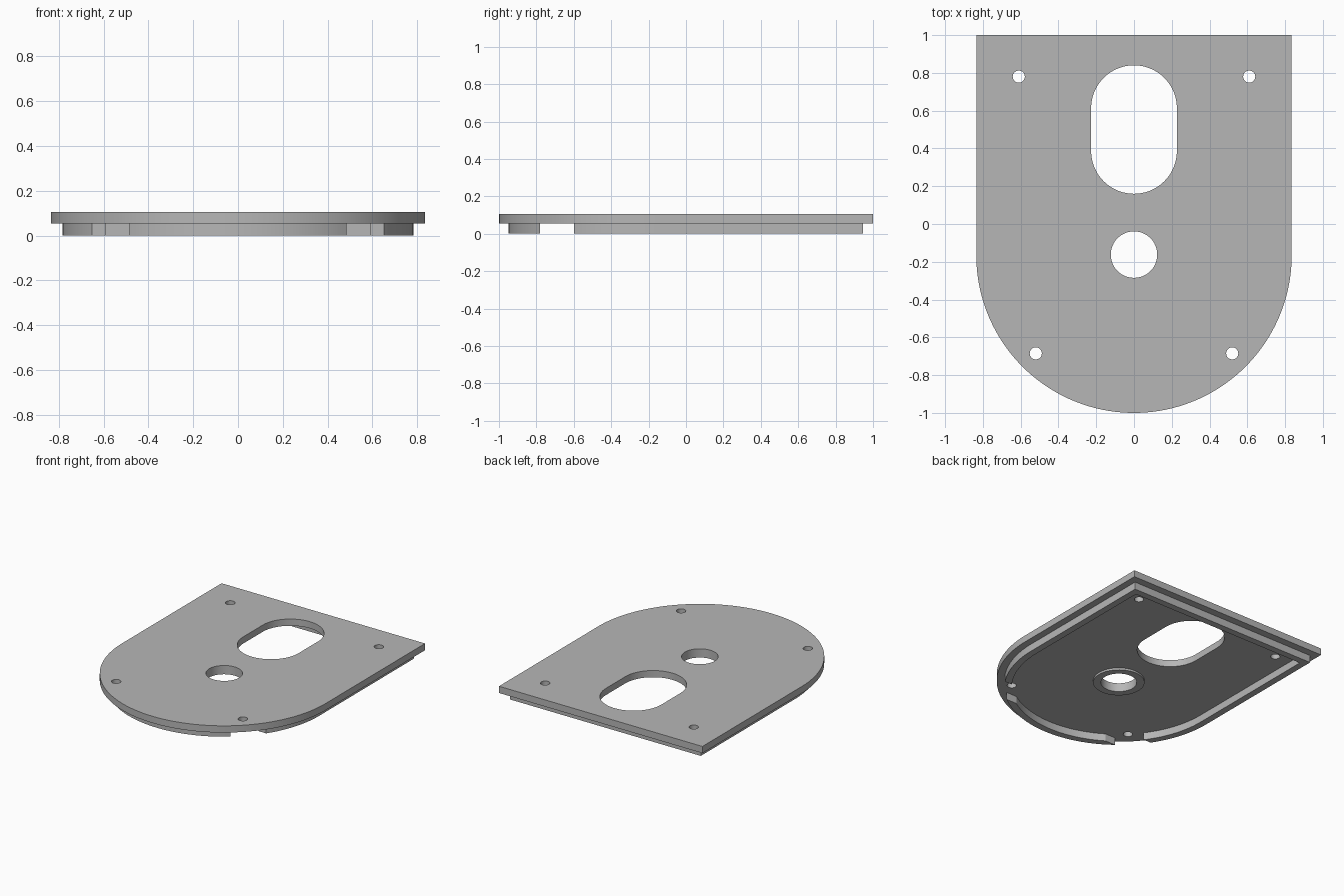
import bpy
import bmesh
from math import asin, cos, sin, pi, radians

if "Cube" in bpy.data.objects:
    bpy.data.objects.remove(bpy.data.objects["Cube"], do_unlink=True)

grey = bpy.data.materials.new("plain grey")
grey.use_nodes = True
GREY = (0.47, 0.47, 0.47, 1)
grey.diffuse_color = GREY
grey.node_tree.nodes["Principled BSDF"].inputs["Base Color"].default_value = GREY

ARC_Y = -0.165      # centre of the rounded front end
PLATE_R = 0.835
RIM_OUT, RIM_IN = 0.783, 0.733
RIM_TOP, TOP = 0.055, 0.105


def arc(x, y, r, start, end, steps=48):
    return [(x + r * cos(start + (end - start) * i / steps),
             y + r * sin(start + (end - start) * i / steps))
            for i in range(steps + 1)]


def circle(x, y, r, steps=48):
    return arc(x, y, r, 0, 2 * pi, steps)[:-1]


def slab(name, outlines, low, high):
    """Extrude closed outlines; inner outlines become holes."""
    curve = bpy.data.curves.new(name, "CURVE")
    curve.dimensions = "2D"
    curve.fill_mode = "BOTH"
    curve.extrude = (high - low) / 2
    for points in outlines:
        spline = curve.splines.new("POLY")
        spline.points.add(len(points) - 1)
        for p, (x, y) in zip(spline.points, points):
            p.co = (x, y, 0, 1)
        spline.use_cyclic_u = True
    obj = bpy.data.objects.new(name, curve)
    bpy.context.collection.objects.link(obj)
    obj.location.z = (low + high) / 2
    bpy.ops.object.select_all(action="DESELECT")
    obj.select_set(True)
    bpy.context.view_layer.objects.active = obj
    bpy.ops.object.convert(target="MESH")
    obj = bpy.context.view_layer.objects.active
    bm = bmesh.new()
    bm.from_mesh(obj.data)
    bmesh.ops.remove_doubles(bm, verts=bm.verts, dist=0.0001)
    bmesh.ops.recalc_face_normals(bm, faces=bm.faces)
    bm.to_mesh(obj.data)
    bm.free()
    obj.data.materials.clear()
    obj.data.materials.append(grey)
    bpy.ops.object.shade_smooth_by_angle(angle=radians(30))
    return obj


# Cover plate with rounded front, slot, round opening and four screw holes
plate = arc(0, ARC_Y, PLATE_R, pi, 2 * pi, 96) + [(PLATE_R, 1), (-PLATE_R, 1)]
slot = arc(0, 0.613, 0.227, 0, pi) + arc(0, 0.387, 0.227, pi, 2 * pi)
opening = circle(0, -0.162, 0.123)
screws = [circle(side * x, y, 0.032, 32)
          for side in (-1, 1) for x, y in ((0.61, 0.78), (0.52, -0.685))]
slab("cover_plate", [plate, slot, opening] + screws, RIM_TOP, TOP)


# Locating rim underneath, interrupted beside the front screw holes
def rail_side(r, back):
    a = asin((-0.6 - ARC_Y) / r)
    return (arc(0, ARC_Y, r, a, 0, 24) + [(r, back), (-r, back)]
            + arc(0, ARC_Y, r, pi, pi - a, 24))


def rail_front(r):
    a = asin((-0.78 - ARC_Y) / r)
    return arc(0, ARC_Y, r, pi - a, 2 * pi + a)


slab("rear_rim", [rail_side(RIM_OUT, 0.945) + rail_side(RIM_IN, 0.895)[::-1]],
     0, RIM_TOP)
slab("front_rim", [rail_front(RIM_OUT) + rail_front(RIM_IN)[::-1]], 0, RIM_TOP)

# Low collar around the round opening
slab("opening_collar", [circle(0, -0.162, 0.176), opening], 0.04, RIM_TOP)
